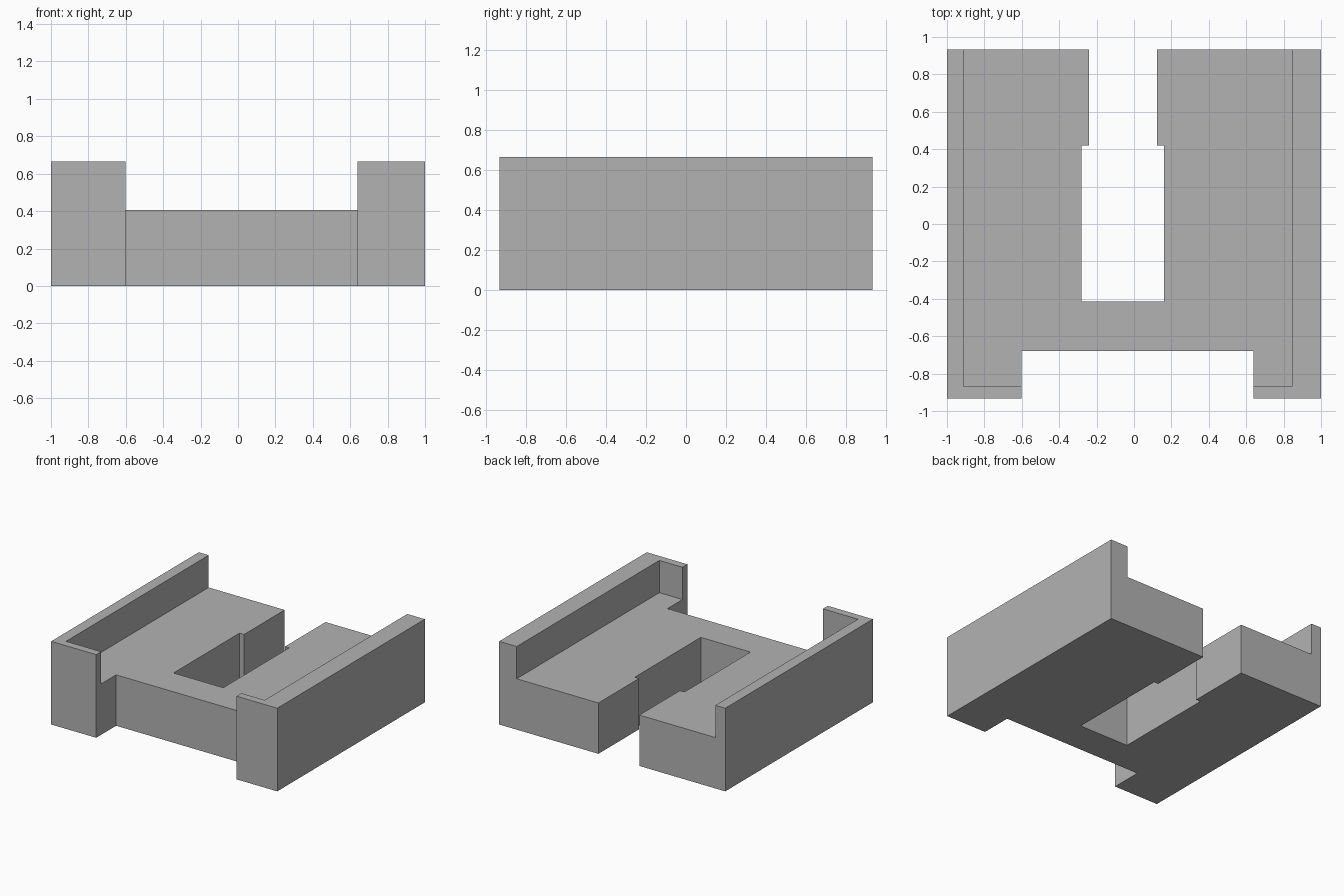
import bpy
import bmesh

cube = bpy.data.objects.get("Cube")
if cube:
    bpy.data.objects.remove(cube, do_unlink=True)

HEIGHT, FLOOR, BACK, FRONT = 0.665, 0.407, 0.932, -0.932

grey = bpy.data.materials.new("plain grey")
grey.use_nodes = True
grey.diffuse_color = (0.45, 0.45, 0.45, 1)
grey.node_tree.nodes["Principled BSDF"].inputs["Base Color"].default_value = (0.45, 0.45, 0.45, 1)


def prism(name, outline, bottom, top):
    """Extrude a flat outline upward into a solid."""
    bm = bmesh.new()
    face = bm.faces.new([bm.verts.new((x, y, bottom)) for x, y in outline])
    extruded = bmesh.ops.extrude_face_region(bm, geom=[face])["geom"]
    verts = [v for v in extruded if isinstance(v, bmesh.types.BMVert)]
    bmesh.ops.translate(bm, verts=verts, vec=(0, 0, top - bottom))
    bmesh.ops.recalc_face_normals(bm, faces=bm.faces)
    mesh = bpy.data.meshes.new(name)
    bm.to_mesh(mesh)
    bm.free()
    mesh.materials.append(grey)
    obj = bpy.data.objects.new(name, mesh)
    bpy.context.collection.objects.link(obj)
    return obj


# Full-height block with a front notch and a stepped slot open at the back
block = prism("slotted_tray", [
    (-1, FRONT), (-0.602, FRONT), (-0.602, -0.68), (0.64, -0.68),
    (0.64, FRONT), (1, FRONT), (1, BACK), (0.122, BACK),
    (0.122, 0.42), (0.16, 0.42), (0.16, -0.415), (-0.28, -0.415),
    (-0.28, 0.42), (-0.24, 0.42), (-0.24, BACK), (-1, BACK),
], 0, HEIGHT)

# Pocket that leaves the side walls and the front lips standing
pocket = prism("pocket_cutter", [
    (-0.912, -0.87), (0.845, -0.87), (0.845, 1.2), (-0.912, 1.2),
], FLOOR, 1)
pocket.hide_render = True
pocket.hide_viewport = True

cut = block.modifiers.new("pocket", "BOOLEAN")
cut.operation = "DIFFERENCE"
cut.solver = "EXACT"
cut.object = pocket

# Bake the cut and discard the cutter
bpy.context.view_layer.update()
evaluated = block.evaluated_get(bpy.context.evaluated_depsgraph_get())
result = bpy.data.meshes.new_from_object(evaluated)
block.modifiers.clear()
block.data = result
bpy.data.objects.remove(pocket, do_unlink=True)
